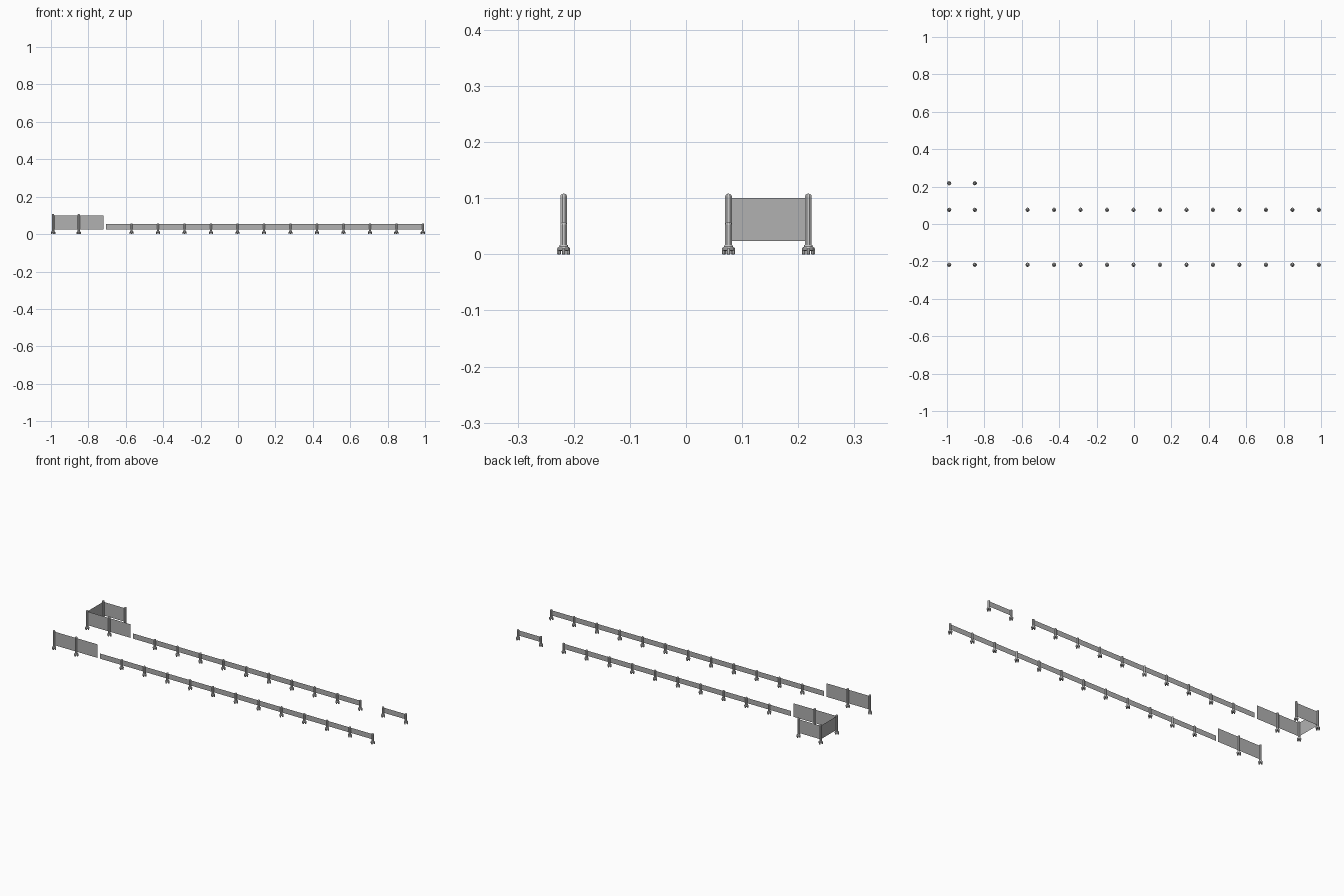
import bpy, bmesh, math

if "Cube" in bpy.data.objects:
    bpy.data.objects.remove(bpy.data.objects["Cube"])

PITCH = 0.1416
FRONT, MID, BACK = -0.218, 0.0757, 0.218
TALL_X = [-0.9885, -0.851]
LOW_X = [-0.569 + PITCH * i for i in range(12)]
R = 0.0066          # post radius
TALL_H, LOW_H = 0.108, 0.0575

panel_grey = bpy.data.materials.new("panel_grey")
panel_grey.diffuse_color = (0.44, 0.44, 0.44, 1)
panel_grey.use_nodes = True
panel_grey.node_tree.nodes["Principled BSDF"].inputs["Base Color"].default_value = panel_grey.diffuse_color


def finish(bm, name):
    bmesh.ops.recalc_face_normals(bm, faces=bm.faces[:])
    me = bpy.data.meshes.new(name)
    bm.to_mesh(me)
    bm.free()
    return me


def lathe(bm, profile, cx=0, cy=0, sides=8):
    rings = []
    for r, z in profile:
        angles = [2 * math.pi * (k + 0.5) / sides for k in range(sides)]
        rings.append([bm.verts.new((cx + r * math.cos(a), cy + r * math.sin(a), z))
                      for a in angles])
    for a, b in zip(rings, rings[1:]):
        for k in range(sides):
            n = (k + 1) % sides
            bm.faces.new((a[k], a[n], b[n], b[k]))
    bm.faces.new(rings[0][::-1])
    bm.faces.new(rings[-1])


def post_mesh(name, height):
    bm = bmesh.new()
    # shaft with rounded cap
    lathe(bm, [(R, 0.012), (R, height - 0.005), (0.0056, height - 0.0023),
               (0.0037, height - 0.0006), (0.001, height)])
    # base disc and collar
    lathe(bm, [(0.0085, 0.006), (0.011, 0.0075), (0.011, 0.0115),
               (0.0082, 0.0135), (0.0075, 0.0165)], sides=12)
    # four feet
    for k in range(4):
        a = k * math.pi / 2
        lathe(bm, [(0.003, 0), (0.0037, 0.001), (0.0037, 0.0105), (0.002, 0.0125)],
              0.0082 * math.cos(a), 0.0082 * math.sin(a))
    return finish(bm, name)


def add(name, mesh, loc=(0, 0, 0)):
    ob = bpy.data.objects.new(name, mesh)
    ob.location = loc
    bpy.context.collection.objects.link(ob)


def panel(name, p, q, z0, z1):
    bm = bmesh.new()
    bm.faces.new([bm.verts.new(v) for v in
                  ((*p, z0), (*q, z0), (*q, z1), (*p, z1))])
    mesh = finish(bm, name)
    mesh.materials.append(panel_grey)
    add(name, mesh)


tall = post_mesh("tall_post", TALL_H)
low = post_mesh("low_post", LOW_H)

# posts
for y in (FRONT, MID, BACK):
    for x in TALL_X:
        add("tall_post", tall, (x, y, 0))
for y in (FRONT, MID):
    for x in LOW_X:
        add("low_post", low, (x, y, 0))

# tall panels: each post carries one on its right, except at the end of the back row
g = 0.006
tall_pitch = TALL_X[1] - TALL_X[0]
for y in (FRONT, MID, BACK):
    for x in TALL_X[:1] if y == BACK else TALL_X:
        panel("tall_panel", (x + g, y), (x + tall_pitch - g, y), 0.024, 0.1)
panel("tall_end_panel", (TALL_X[0], MID + g), (TALL_X[0], BACK - g), 0.024, 0.1)

# low panels: each post carries one on its left, with a gateway in the middle row
for y in (FRONT, MID):
    for i, x in enumerate(LOW_X):
        if y == MID and i == 10:
            continue
        panel("low_panel", (x - PITCH + g, y), (x - g, y), 0.024, 0.053)
